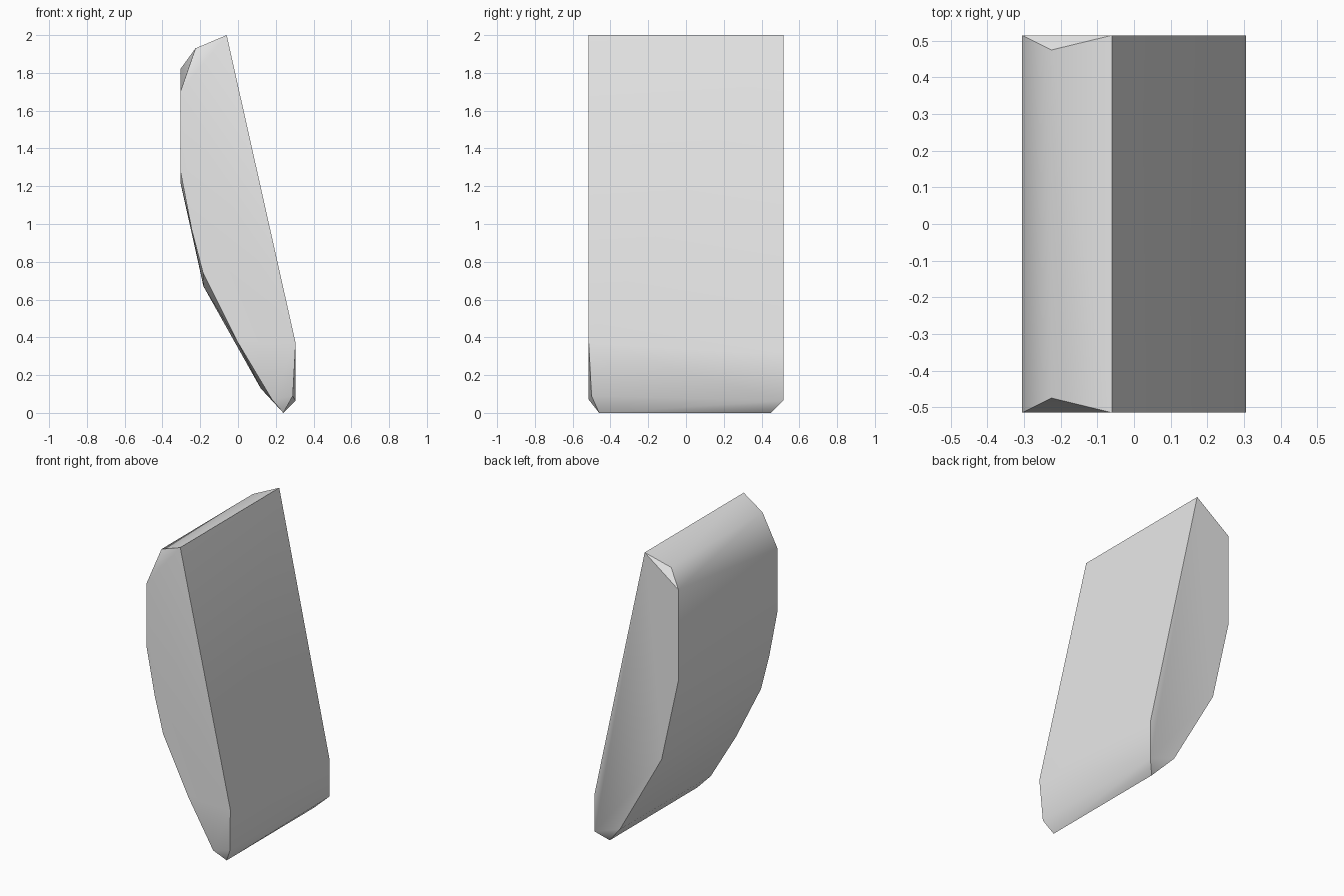
import bpy, bmesh, math

cube = bpy.data.objects.get("Cube")
if cube:
    bpy.data.objects.remove(cube, do_unlink=True)

HALF = 0.515  # half the depth

# Side outlines as (x, z)
front_outline = [(-0.06, 2.0), (-0.305, 1.7), (-0.305, 1.28), (-0.245, 0.97),
                 (-0.185, 0.74), (-0.005, 0.38), (0.18, 0.07), (0.305, 0.37)]
back_outline = [(-0.06, 2.0), (-0.305, 1.82), (-0.305, 1.22), (-0.183, 0.67),
                (0.12, 0.13), (0.305, 0.065), (0.305, 0.315)]

points = [(x, -HALF, z) for x, z in front_outline]
points += [(x, HALF, z) for x, z in back_outline]

# Chamfered top shoulder, bottom ridge and cut lower corner
points += [(-0.225, side * 0.475, 1.93) for side in (-1, 1)]
points += [(0.24, -0.46, 0), (0.24, 0.45, 0), (0.29, -0.5, 0.09)]

# Solid slab as the hull of its corners
bm = bmesh.new()
for p in points:
    bm.verts.new(p)
hull = bmesh.ops.convex_hull(bm, input=bm.verts[:])
loose = [v for v in bm.verts if not v.link_faces]
bmesh.ops.delete(bm, geom=loose, context='VERTS')
bmesh.ops.recalc_face_normals(bm, faces=bm.faces[:])
bmesh.ops.dissolve_limit(bm, angle_limit=math.radians(0.5),
                         verts=bm.verts[:], edges=bm.edges[:])
mesh = bpy.data.meshes.new("stone_slab")
bm.to_mesh(mesh)
bm.free()
slab = bpy.data.objects.new("stone_slab", mesh)
bpy.context.collection.objects.link(slab)

# Light grey material
grey = bpy.data.materials.new("light_grey")
grey.use_nodes = True
colour = (0.8, 0.8, 0.8, 1)
grey.diffuse_color = colour
grey.node_tree.nodes["Principled BSDF"].inputs["Base Color"].default_value = colour
mesh.materials.append(grey)

# Soft shading with crisp main edges
bpy.ops.object.select_all(action='DESELECT')
slab.select_set(True)
bpy.context.view_layer.objects.active = slab
bpy.ops.object.shade_smooth_by_angle(angle=math.radians(43))
